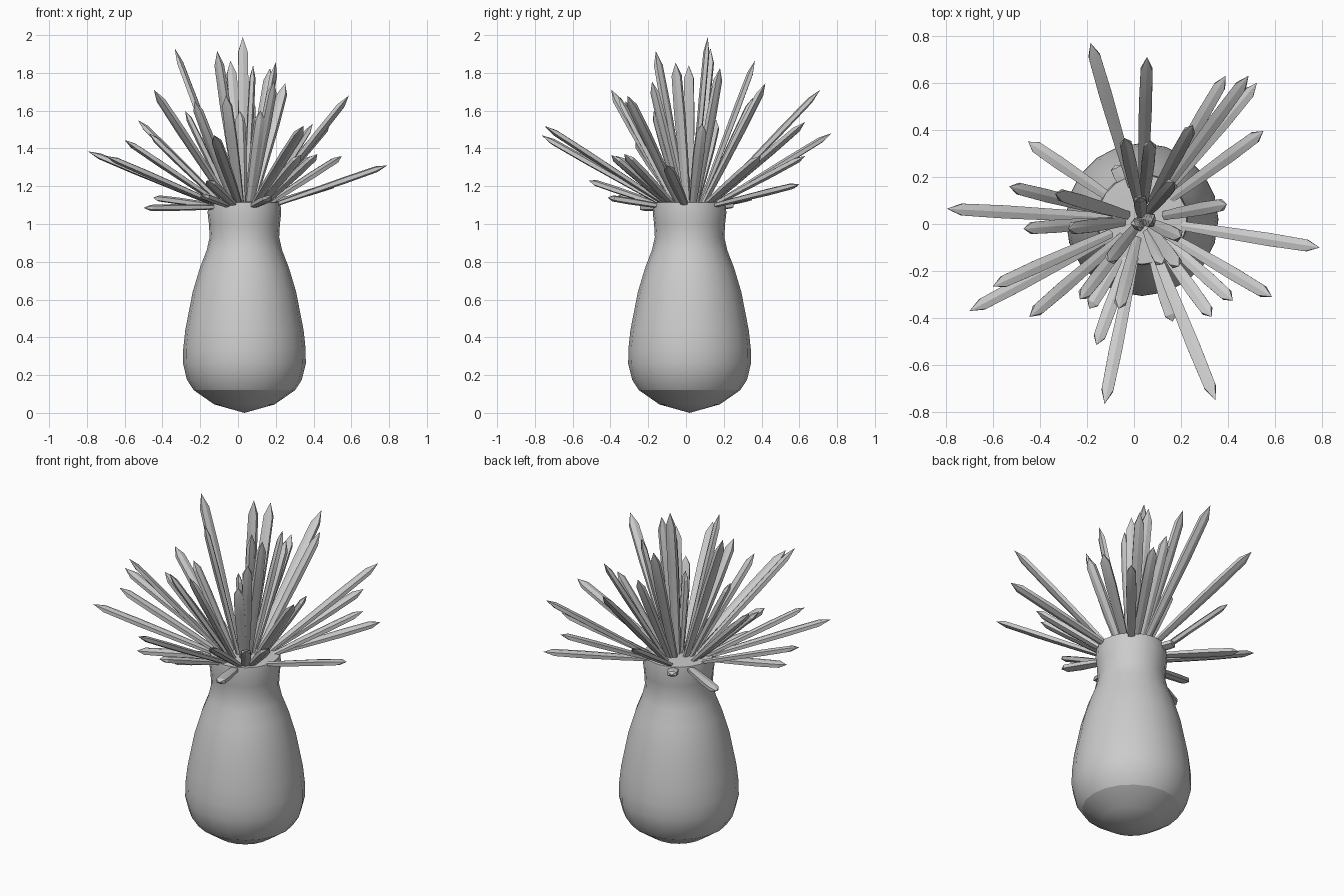
import bpy, bmesh, math
from mathutils import Vector

if "Cube" in bpy.data.objects:
    bpy.data.objects.remove(bpy.data.objects["Cube"])

CX, CY = 0.034, 0.019

def finish(bm, name, angle):
    bmesh.ops.recalc_face_normals(bm, faces=bm.faces)
    me = bpy.data.meshes.new(name)
    bm.to_mesh(me)
    bm.free()
    ob = bpy.data.objects.new(name, me)
    bpy.context.collection.objects.link(ob)
    bpy.ops.object.select_all(action='DESELECT')
    ob.select_set(True)
    bpy.context.view_layer.objects.active = ob
    bpy.ops.object.shade_smooth_by_angle(angle=math.radians(angle), keep_sharp_edges=True)
    return ob

# Vase: turned profile with a shallow pointed base and closed top
profile = [(0, 0), (.16, .045), (.268, .12), (.304, .175), (.325, .26),
           (.324, .34), (.313, .44), (.274, .64), (.235, .77), (.2, .86),
           (.184, .93), (.188, 1.0), (.195, 1.06), (.19, 1.115), (0, 1.12)]
bm = bmesh.new()
vs = [bm.verts.new((CX + r, CY, z)) for r, z in profile]
es = [bm.edges.new(p) for p in zip(vs, vs[1:])]
bmesh.ops.spin(bm, geom=vs + es, cent=(CX, CY, 0), axis=(0, 0, 1),
               angle=math.tau, steps=20, use_merge=True)
bmesh.ops.remove_doubles(bm, verts=bm.verts, dist=1e-4)
for e in bm.edges:  # crisp rim around the base
    if all(abs(v.co.z - .12) < 1e-3 for v in e.verts):
        e.smooth = False
finish(bm, "vase", 35)

# Leaves: tip positions of the spiky fan
tips = [
    (-.185, .77, 1.48), (.055, .71, 1.71), (.39, .63, 1.36), (.487, .63, 1.54),
    (.523, .60, 1.21), (.55, .395, 1.36), (.587, -.31, 1.68), (.79, -.1, 1.31),
    (.395, .085, 1.53), (.42, -.325, 1.37), (.33, -.395, 1.365), (.347, -.75, 1.52),
    (-.125, -.765, 1.47), (.165, -.415, 1.14), (-.16, -.515, 1.23), (-.70, -.37, 1.36),
    (-.60, -.265, 1.445), (-.445, -.395, 1.71), (-.795, .065, 1.385), (-.53, .16, 1.55),
    (-.45, .35, 1.14), (-.5, -.24, 1.085), (-.335, .13, 1.93), (-.28, -.02, 1.6),
    (-.23, -.32, 1.65), (-.19, -.36, 1.15), (-.065, -.36, 1.68), (-.11, -.16, 1.915),
    (-.04, .365, 1.865), (.07, .355, 1.67), (.25, .42, 1.745), (.17, .18, 1.825),
    (.2, -.055, 1.855), (.025, .115, 1.99), (.08, .015, 1.84), (.19, -.18, 1.755),
    (-.47, -.02, 1.48), (-.08, .25, 1.1), (.01, -.01, 1.6), (.12, -.17, 1.6),
]
# width scale along the leaf, and its six-sided section
stations = [(0, .6), (.3, .85), (.65, 1), (.91, .9), (1, 0)]
section = [(-.028, -.011), (0, -.018), (.028, -.011), (.028, .011), (0, .018), (-.028, .011)]

bm = bmesh.new()
for tip in tips:
    tip = Vector(tip)
    out = Vector((tip.x - CX, tip.y - CY, 0))
    lean = out.length / math.hypot(out.length, tip.z - 1.09)
    base = Vector((CX, CY, 1.09)) + out.normalized() * min(.13 * lean, out.length * .5)
    d = tip - base
    n = d.normalized()
    side = n.cross(Vector((0, 0, 1))).normalized()
    up = side.cross(n)
    prev = None
    for t, s in stations:
        p = base + d * t
        if s == 0:
            end = bm.verts.new(p)
            for i in range(6):
                bm.faces.new((prev[i], prev[(i + 1) % 6], end))
            break
        ring = [bm.verts.new(p + side * a * s + up * b * s) for a, b in section]
        if prev:
            for i in range(6):
                j = (i + 1) % 6
                bm.faces.new((prev[i], prev[j], ring[j], ring[i]))
        else:
            bm.faces.new(ring)
        prev = ring
finish(bm, "leaves", 25)
